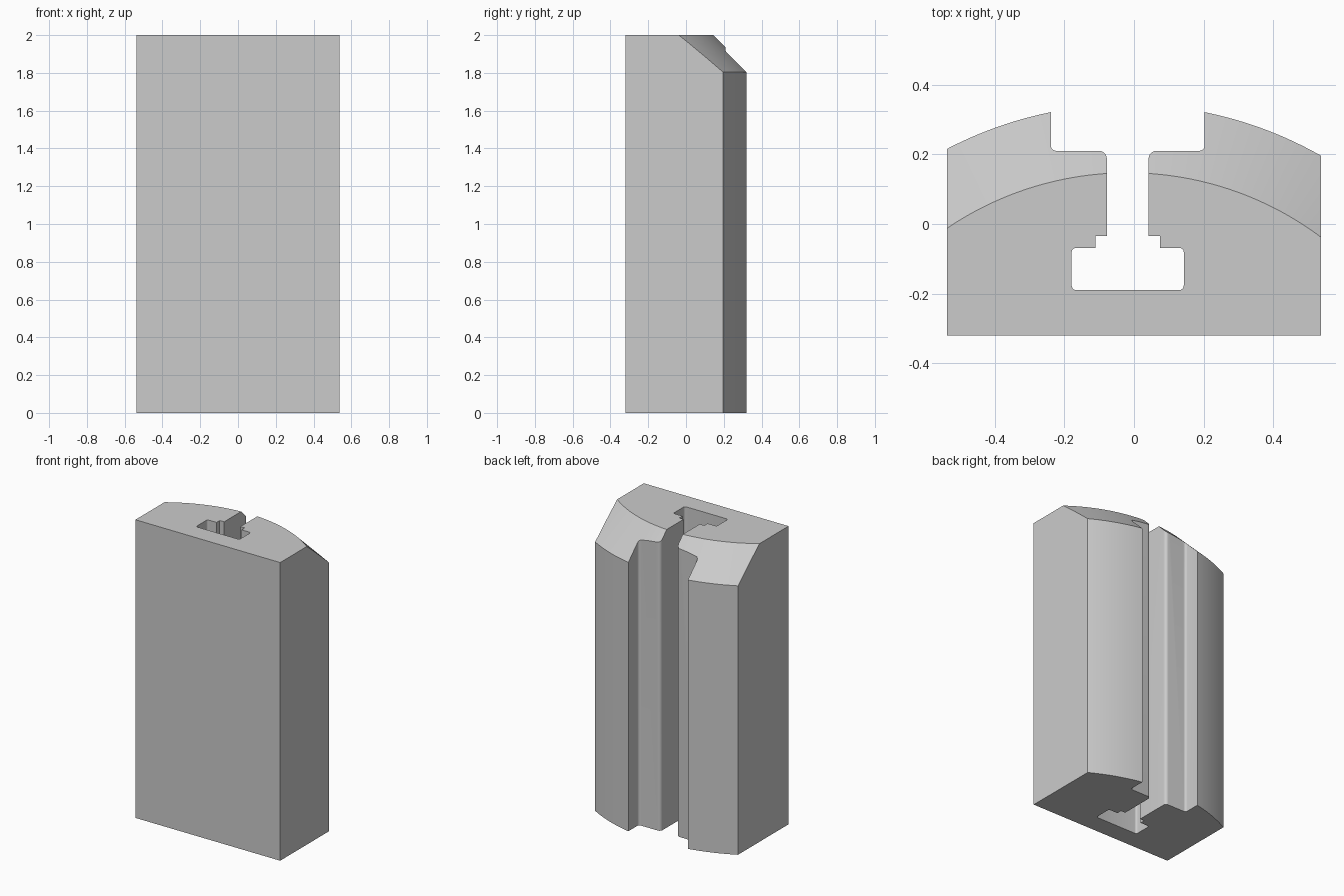
import bpy, bmesh, math
from mathutils import Vector

cube = bpy.data.objects.get("Cube")
if cube:
    bpy.data.objects.remove(cube, do_unlink=True)

HEIGHT, HALF_W, FRONT_Y = 2.0, 0.537, -0.32
SLOT_X = -0.018                      # slot and curved back share this axis
AXIS_Y, R_BACK, R_TOP, BEVEL_Z = -0.778, 1.121, 0.925, 1.804

grey = bpy.data.materials.new("plain grey")
grey.use_nodes = True
colour = (0.6, 0.6, 0.6, 1)
grey.diffuse_color = colour
grey.node_tree.nodes["Principled BSDF"].inputs["Base Color"].default_value = colour


def make_object(name, bm):
    bmesh.ops.recalc_face_normals(bm, faces=bm.faces)
    mesh = bpy.data.meshes.new(name)
    bm.to_mesh(mesh)
    bm.free()
    mesh.materials.append(grey)
    obj = bpy.data.objects.new(name, mesh)
    bpy.context.collection.objects.link(obj)
    return obj


def rounded(points, steps=6):
    """Round each corner (x, y, radius) of an open right-angled path."""
    out = []
    for i, (x, y, r) in enumerate(points):
        p = Vector((x, y))
        if not r:
            out.append(p)
            continue
        a = (Vector(points[i - 1][:2]) - p).normalized() * r
        b = (Vector(points[i + 1][:2]) - p).normalized() * r
        for k in range(steps + 1):
            t = k / steps * math.pi / 2
            out.append(p + a * (1 - math.sin(t)) + b * (1 - math.cos(t)))
    return out


# Half of the stepped T-slot, from the open back down to the slot floor
half_slot = rounded([
    (0.221, 0.45, 0), (0.221, 0.21, 0.016), (0.06, 0.21, 0.022),
    (0.06, -0.035, 0), (0.093, -0.035, 0), (0.093, -0.069, 0),
    (0.161, -0.069, 0.012), (0.161, -0.19, 0.014), (0, -0.19, 0)])[:-1]
right = [(SLOT_X - p.x, p.y) for p in half_slot]
left = [(SLOT_X + p.x, p.y) for p in reversed(half_slot)]
outline = right + left + [(HALF_W, 0.45), (HALF_W, FRONT_Y),
                          (-HALF_W, FRONT_Y), (-HALF_W, 0.45)]

# Slotted block
bm = bmesh.new()
base = bm.faces.new([bm.verts.new((x, y, 0)) for x, y in outline])
top = bmesh.ops.extrude_face_region(bm, geom=[base])
bmesh.ops.translate(bm, vec=(0, 0, HEIGHT),
                    verts=[v for v in top["geom"] if isinstance(v, bmesh.types.BMVert)])
block = make_object("slotted_block", bm)

# Turned envelope: round back with a conical bevel at the top
slope = (R_BACK - R_TOP) / (HEIGHT - BEVEL_Z)
bm = bmesh.new()
rings = []
for r, z in [(R_BACK, -0.1), (R_BACK, BEVEL_Z), (R_TOP - 0.1 * slope, HEIGHT + 0.1)]:
    ring = bmesh.ops.create_circle(bm, segments=256, radius=r)["verts"]
    bmesh.ops.translate(bm, vec=(SLOT_X, AXIS_Y, z), verts=ring)
    rings.append(ring)
for lo, hi in zip(rings, rings[1:]):
    for i in range(len(lo)):
        bm.faces.new((lo[i - 1], lo[i], hi[i], hi[i - 1]))
bm.faces.new(rings[0])
bm.faces.new(rings[-1])
envelope = make_object("turned_envelope_cutter", bm)

# Trim the block to the envelope, then drop the cutter
trim = block.modifiers.new("trim", 'BOOLEAN')
trim.operation, trim.solver, trim.object = 'INTERSECT', 'EXACT', envelope
bpy.ops.object.select_all(action='DESELECT')
bpy.context.view_layer.objects.active = block
block.select_set(True)
bpy.ops.object.modifier_apply(modifier=trim.name)
bpy.data.objects.remove(envelope, do_unlink=True)
bpy.ops.object.shade_smooth_by_angle(angle=math.radians(25))
